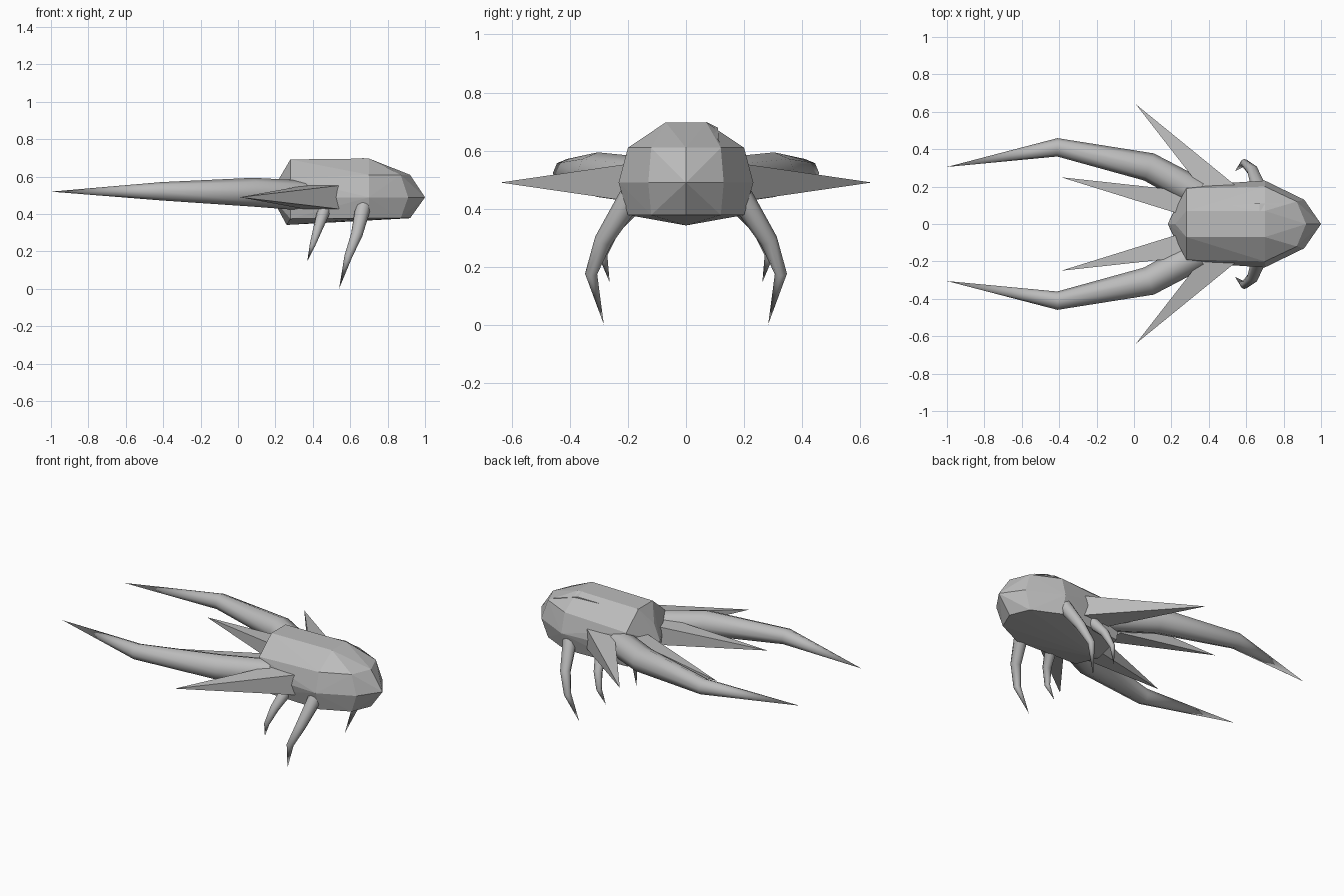
import bpy, bmesh, math
from mathutils import Vector

if "Cube" in bpy.data.objects:
    bpy.data.objects.remove(bpy.data.objects["Cube"])

shell = bpy.data.materials.new("shell grey")
shell.diffuse_color = (0.5, 0.5, 0.5, 1)
shell.use_nodes = True
shell.node_tree.nodes["Principled BSDF"].inputs["Base Color"].default_value = shell.diffuse_color


def finish(name, bm, smooth=False):
    bmesh.ops.recalc_face_normals(bm, faces=bm.faces[:])
    me = bpy.data.meshes.new(name)
    bm.to_mesh(me)
    bm.free()
    me.materials.append(shell)
    ob = bpy.data.objects.new(name, me)
    bpy.context.collection.objects.link(ob)
    if smooth:
        bpy.context.view_layer.objects.active = ob
        ob.select_set(True)
        bpy.ops.object.shade_smooth_by_angle(angle=math.radians(50))
        ob.select_set(False)
    return ob


def hull(name, points):
    """Faceted convex solid around a few corner points."""
    bm = bmesh.new()
    for p in points:
        bm.verts.new(p)
    res = bmesh.ops.convex_hull(bm, input=bm.verts[:])
    loose = [v for v in bm.verts if not v.link_faces]
    bmesh.ops.delete(bm, geom=loose, context='VERTS')
    bmesh.ops.dissolve_limit(bm, angle_limit=0.02, verts=bm.verts[:], edges=bm.edges[:])
    return finish(name, bm)


def limb(name, path, radii, side, sides=8):
    """Tapered tube through path points, ending in a sharp tip."""
    pts = [Vector((x, y * side, z)) for x, y, z in path]
    bm = bmesh.new()
    rings = []
    for i, p in enumerate(pts[:-1]):
        d = (pts[i + 1] - p).normalized()
        if i:
            d = (d + (p - pts[i - 1]).normalized()).normalized()
        u = d.cross(Vector((0, 0, 1) if abs(d.z) < 0.6 else (1, 0, 0))).normalized()
        w = d.cross(u)
        rings.append([bm.verts.new(p + radii[i] * (u * math.cos(a) + w * math.sin(a)))
                      for a in [2 * math.pi * k / sides for k in range(sides)]])
    for r, s in zip(rings, rings[1:]):
        for k in range(sides):
            n = (k + 1) % sides
            bm.faces.new((r[k], r[n], s[n], s[k]))
    tip = bm.verts.new(pts[-1])
    for k in range(sides):
        bm.faces.new((rings[-1][k], rings[-1][(k + 1) % sides], tip))
    bm.faces.new(rings[0])
    return finish(name, bm, True)


def spike(name, a, b, tip, half_height, side):
    """Four-sided pyramid: base edge a-b given in plan, thickened in z."""
    z = tip[2]
    base = [(x, y * side, z + h) for x, y in (a, b) for h in (-half_height, half_height)]
    return hull(name, base + [(tip[0], tip[1] * side, z)])


# Faceted body shell
half = [
    (0.18, 0, 0.49), (0.28, 0.205, 0.49), (0.70, 0.232, 0.49), (0.91, 0.13, 0.49), (1.0, 0, 0.49),
    (0.22, 0, 0.59), (0.28, 0.19, 0.59), (0.70, 0.20, 0.61), (0.87, 0.12, 0.61), (0.92, 0, 0.61),
    (0.28, 0.07, 0.692), (0.70, 0.07, 0.697),
    (0.28, 0.18, 0.375), (0.70, 0.20, 0.378), (0.87, 0.12, 0.378), (0.92, 0, 0.378),
    (0.26, 0, 0.342),
]
hull("body", half + [(x, -y, z) for x, y, z in half if y])

# Small raised facet on one side of the back
hull("back_facet", [(0.48, 0.10, 0.672), (0.84, 0.115, 0.628), (0.67, 0.07, 0.699), (0.67, 0.11, 0.679)])

for side, label in ((1, "left"), (-1, "right")):
    # Long trailing arms
    limb("arm_" + label,
         [(0.34, 0.165, 0.50), (0.08, 0.305, 0.517), (-0.41, 0.41, 0.522), (-1.0, 0.305, 0.52)],
         [0.08, 0.077, 0.049, 0], side)
    # Side and tail fins
    spike("side_fin_" + label, (0.36, 0.19), (0.55, 0.20), (0.01, 0.64, 0.49), 0.064, side)
    spike("tail_fin_" + label, (0.25, 0.18), (0.27, 0.045), (-0.39, 0.25, 0.49), 0.06, side)
    # Curved legs
    limb("front_leg_" + label,
         [(0.67, 0.19, 0.44), (0.635, 0.285, 0.29), (0.59, 0.327, 0.175), (0.54, 0.283, 0.0)],
         [0.042, 0.031, 0.021, 0], side)
    limb("back_leg_" + label,
         [(0.46, 0.18, 0.42), (0.43, 0.255, 0.33), (0.40, 0.287, 0.24), (0.37, 0.263, 0.145)],
         [0.036, 0.026, 0.016, 0], side)
